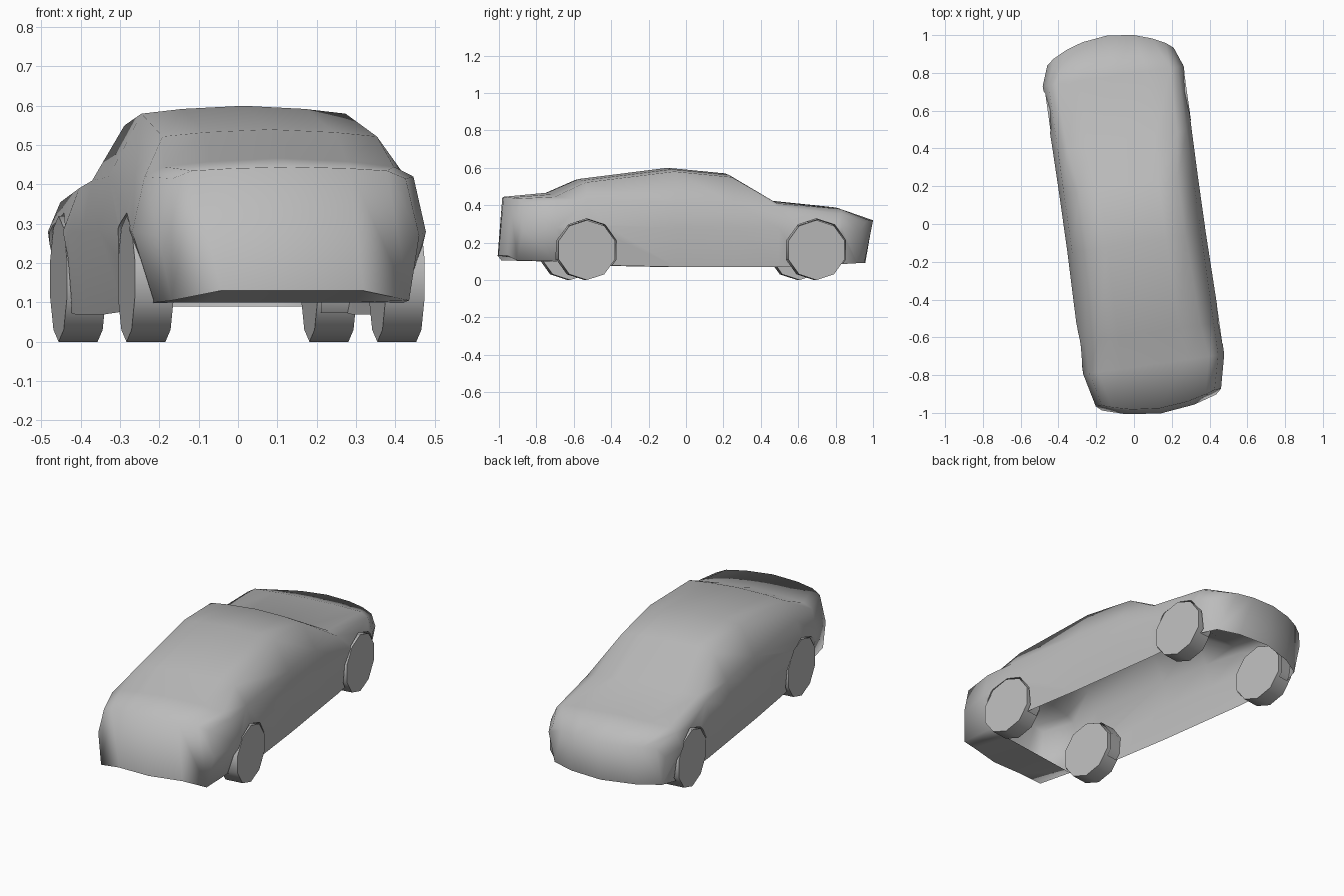
import bpy, bmesh, math
from mathutils import Matrix

cube = bpy.data.objects.get("Cube")
if cube:
    bpy.data.objects.remove(cube)

YAW = Matrix.Rotation(math.radians(8), 4, 'Z')
AXLES = {"front": -0.588, "rear": 0.652}
SIDES = {"left": 1, "right": -1}
HUB_Z = 0.16
POCKET_X = 0.285

grey = bpy.data.materials.new("plain grey")
grey.use_nodes = True
grey.diffuse_color = (0.5, 0.5, 0.5, 1)
grey.node_tree.nodes["Principled BSDF"].inputs["Base Color"].default_value = (0.5, 0.5, 0.5, 1)


def make(name, bm):
    bmesh.ops.recalc_face_normals(bm, faces=bm.faces)
    mesh = bpy.data.meshes.new(name)
    bm.to_mesh(mesh)
    bm.free()
    mesh.materials.append(grey)
    obj = bpy.data.objects.new(name, mesh)
    bpy.context.scene.collection.objects.link(obj)
    return obj


def finish(obj, degrees):
    """Turn the part to the car's heading and shade it."""
    obj.data.transform(YAW)
    bpy.ops.object.select_all(action='DESELECT')
    obj.select_set(True)
    bpy.context.view_layer.objects.active = obj
    bpy.ops.object.shade_smooth_by_angle(angle=math.radians(degrees))


def drum(name, x, y, radius, width):
    """Ten-sided cylinder lying along x, with a corner at the top."""
    bm = bmesh.new()
    bmesh.ops.create_cone(bm, cap_ends=True, segments=10, radius1=radius,
                          radius2=radius, depth=width)
    bm.transform(Matrix.Translation((x, y, HUB_Z))
                 @ Matrix.Rotation(math.pi / 2, 4, 'Z')
                 @ Matrix.Rotation(math.pi / 2, 4, 'X'))
    return make(name, bm)


# Body stations: y, end bow, lean, top z, roof edge x z, belt x z, widest x z, sill x z, floor z
STATIONS = [
    (-1.015, 0.65, 0.03, 0.445, 0.25, 0.435, 0.30, 0.415, 0.335, 0.27, 0.305, 0.105, 0.13),
    (-0.75, 0, 0, 0.467, 0.295, 0.445, 0.345, 0.42, 0.377, 0.28, 0.32, 0.10, 0.10),
    (-0.58, 0, 0, 0.54, 0.275, 0.522, 0.345, 0.425, 0.377, 0.29, 0.355, 0.08, 0.08),
    (-0.1, 0, 0, 0.60, 0.262, 0.58, 0.345, 0.42, 0.37, 0.28, 0.355, 0.07, 0.07),
    (0.21, 0, 0, 0.57, 0.262, 0.55, 0.345, 0.41, 0.37, 0.28, 0.355, 0.07, 0.07),
    (0.45, 0, 0, 0.425, 0.295, 0.41, 0.345, 0.39, 0.372, 0.28, 0.355, 0.07, 0.07),
    (0.79, 0, 0, 0.39, 0.305, 0.38, 0.345, 0.355, 0.377, 0.28, 0.35, 0.085, 0.085),
    (1.008, -0.9, -0.04, 0.32, 0.23, 0.318, 0.30, 0.31, 0.338, 0.26, 0.31, 0.09, 0.09),
]


def ring(y, bow, lean, top, ex, ez, bx, bz, wx, wz, sx, sz, floor):
    half = [(0, top), (0.6 * ex, top * 0.6 + ez * 0.4), (ex, ez), (bx, bz),
            (wx, wz), (sx, sz), (0.6 * sx, floor), (0, floor)]
    loop = half + [(-x, z) for x, z in half[-2:0:-1]]
    # One end leans in at the top, the other at the bottom
    low = min(sz, floor)

    def shift(z):
        t = (z - low) / (top - low)
        return lean * (t if lean > 0 else 1 - t)
    return [(x, y + bow * x * x + shift(z), z) for x, z in loop]


bm = bmesh.new()
rings = [[bm.verts.new(p) for p in ring(*s)] for s in STATIONS]
n = len(rings[0])
for a, b in zip(rings, rings[1:]):
    for i in range(n):
        bm.faces.new((a[i], a[(i + 1) % n], b[(i + 1) % n], b[i]))
for r in (rings[0], rings[-1]):
    for quad in ((0, 1, 6, 7), (1, 2, 5, 6), (2, 3, 4, 5)):
        bm.faces.new([r[i] for i in quad])
        bm.faces.new([r[-i % n] for i in reversed(quad)])
body = make("car_body", bm)

# Wheel arches cut into both sides
for end, y in AXLES.items():
    for side, sign in SIDES.items():
        cutter = drum("arch_cutter", sign * (POCKET_X + 0.15), y, 0.168, 0.3)
        cut = body.modifiers.new(end + "_" + side + "_arch", 'BOOLEAN')
        cut.operation = 'DIFFERENCE'
        cut.solver = 'EXACT'
        cut.object = cutter
        bpy.context.view_layer.objects.active = body
        bpy.ops.object.modifier_apply(modifier=cut.name)
        bpy.data.objects.remove(cutter)

# Open shell: drop the floor behind the bumper and the inner walls of the arches
bm = bmesh.new()
bm.from_mesh(body.data)
bm.normal_update()


def is_open(face):
    c = face.calc_center_median()
    floor = face.normal.z < -0.7 and c.z < 0.12 and c.y > -0.76
    wall = abs(face.normal.x) > 0.99 and abs(abs(c.x) - POCKET_X) < 0.002
    return floor or wall


bmesh.ops.delete(bm, geom=[f for f in bm.faces if is_open(f)], context='FACES')
bm.to_mesh(body.data)
bm.free()
finish(body, 83)

# Wheels
for end, y in AXLES.items():
    for side, sign in SIDES.items():
        finish(drum(end + "_" + side + "_wheel", sign * 0.322 + 0.003, y, 0.16, 0.1), 40)
